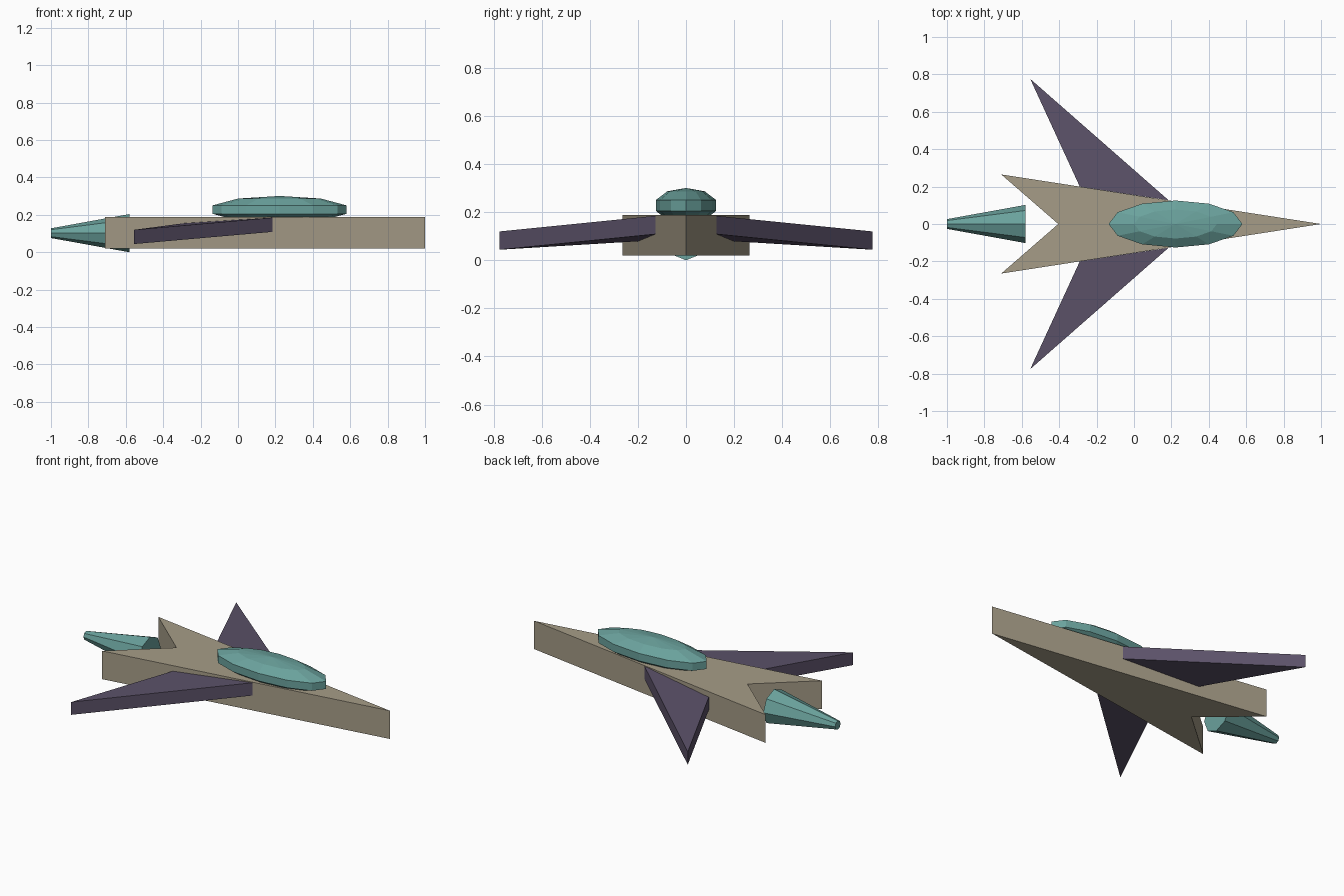
import bpy, bmesh
from math import pi
from mathutils import Matrix

if "Cube" in bpy.data.objects:
    bpy.data.objects.remove(bpy.data.objects["Cube"])


def material(name, rgb):
    m = bpy.data.materials.new(name)
    m.diffuse_color = (*rgb, 1)
    m.use_nodes = True
    m.node_tree.nodes["Principled BSDF"].inputs["Base Color"].default_value = m.diffuse_color
    return m


TAN = material("hull_tan", (0.38, 0.335, 0.245))
PURPLE = material("wing_purple", (0.105, 0.083, 0.14))
TEAL = material("glass_teal", (0.145, 0.36, 0.335))


def finish(name, bm, mat):
    bmesh.ops.recalc_face_normals(bm, faces=bm.faces)
    mesh = bpy.data.meshes.new(name)
    bm.to_mesh(mesh)
    bm.free()
    mesh.materials.append(mat)
    obj = bpy.data.objects.new(name, mesh)
    bpy.context.collection.objects.link(obj)
    return obj


def mirrored_slab(name, outline, thickness, mat, open_centre=False):
    """Extrude a top outline downwards and mirror it across the centre line."""
    bm = bmesh.new()
    face = bm.faces.new([bm.verts.new(p) for p in outline])
    ext = bmesh.ops.extrude_face_region(bm, geom=[face], use_keep_orig=True)
    verts = [g for g in ext["geom"] if isinstance(g, bmesh.types.BMVert)]
    bmesh.ops.translate(bm, verts=verts, vec=(0, 0, -thickness))
    # The wall on the centre line would be an inner face once mirrored
    if open_centre:
        inner = [f for f in bm.faces if all(abs(v.co.y) < 1e-5 for v in f.verts)]
        bmesh.ops.delete(bm, geom=inner, context='FACES_ONLY')
    obj = finish(name, bm, mat)
    mod = obj.modifiers.new("mirror", 'MIRROR')
    mod.use_axis = (False, True, False)
    return obj


# Arrow-shaped fuselage with a notched tail
mirrored_slab("fuselage", [(1, 0, 0.188), (-0.71, 0.265, 0.188), (-0.405, 0, 0.188)],
              0.168, TAN, open_centre=True)

# Swept, slightly drooping wings
mirrored_slab("wings", [(0.185, 0.127, 0.185), (-0.555, 0.776, 0.12), (-0.29, 0.2, 0.155)],
              0.076, PURPLE)

# Faceted canopy sunk into the fuselage top
bm = bmesh.new()
bmesh.ops.create_uvsphere(bm, u_segments=12, v_segments=5, radius=1)
bmesh.ops.transform(bm, verts=bm.verts, matrix=Matrix.Translation((0.222, 0, 0.228))
                    @ Matrix.Diagonal((0.376, 0.132, 0.073, 1)))
finish("canopy", bm, TEAL)

# Tapered eight-sided engine behind the tail notch
bm = bmesh.new()
bmesh.ops.create_cone(bm, cap_ends=True, segments=8, radius1=0.102, radius2=0.026, depth=0.42)
bmesh.ops.transform(bm, verts=bm.verts, matrix=Matrix.Translation((-0.79, 0, 0.102))
                    @ Matrix.Rotation(-pi / 2, 4, 'Y'))
finish("engine", bm, TEAL)
